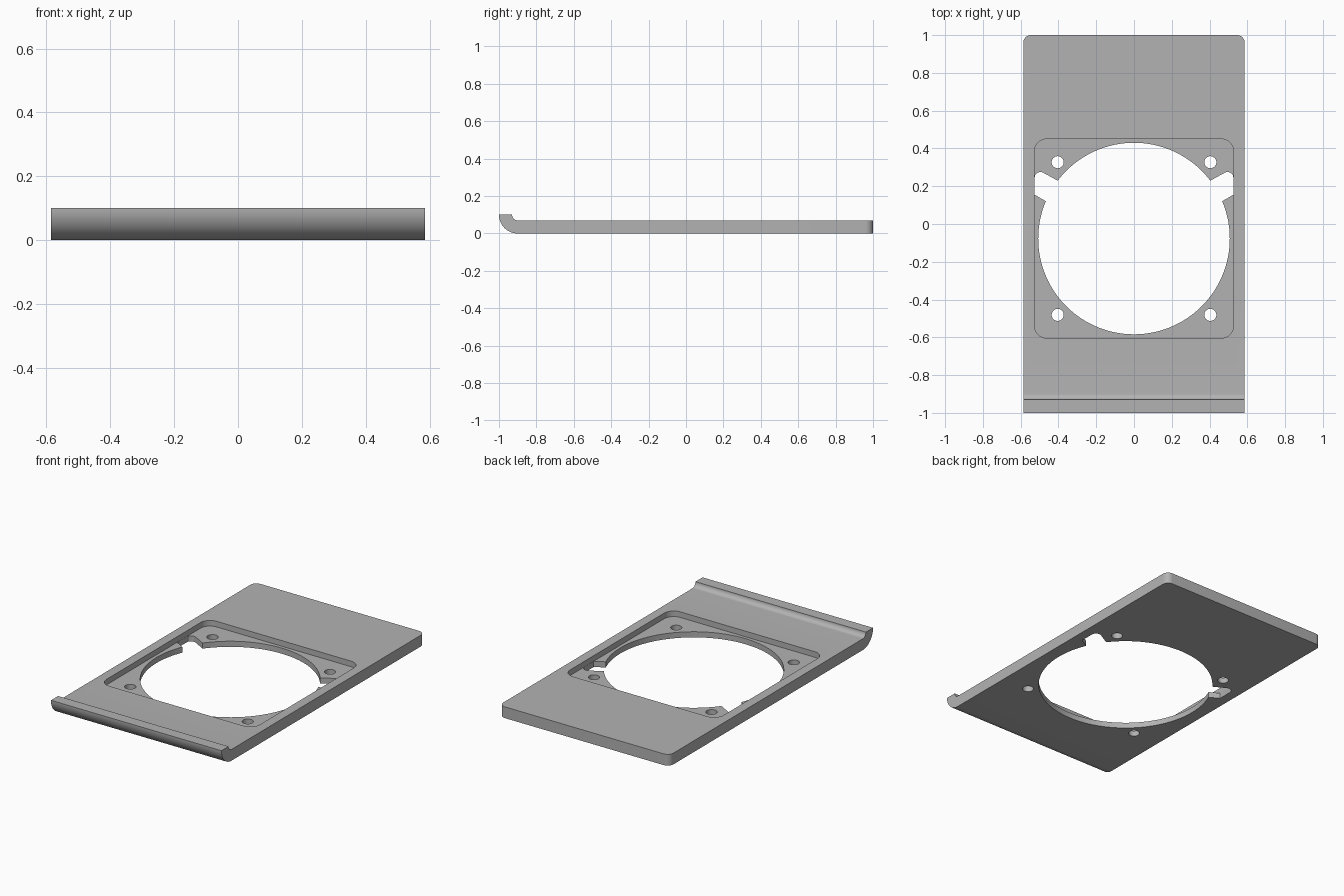
import bpy, bmesh
from math import sin, cos, pi, radians
from mathutils import Matrix, Vector

if "Cube" in bpy.data.objects:
    bpy.data.objects.remove(bpy.data.objects["Cube"])

HALF_W, THICK, FLOOR = 0.586, 0.07, 0.035
CENTRE_Y, OPENING_R = -0.077, 0.507
RECESS, RECESS_CORNER = 0.527, 0.065
HOLE_OFFSET, HOLE_R = 0.404, 0.032

grey = bpy.data.materials.new("plain grey")
grey.use_nodes = True
colour = (0.45, 0.45, 0.45, 1)
grey.diffuse_color = colour
grey.node_tree.nodes["Principled BSDF"].inputs["Base Color"].default_value = colour


def arc(cx, cy, r, start, end, steps):
    angles = [radians(start + (end - start) * i / steps) for i in range(steps + 1)]
    return [(cx + r * cos(a), cy + r * sin(a)) for a in angles]


def prism(name, outline, low, high, along_x=False):
    """Extrude a 2D outline along z, or a (y, z) outline along x."""
    bm = bmesh.new()
    place = (lambda u, v: (low, u, v)) if along_x else (lambda u, v: (u, v, low))
    face = bm.faces.new([bm.verts.new(place(u, v)) for u, v in outline])
    ext = bmesh.ops.extrude_face_region(bm, geom=[face])["geom"]
    move = Vector((high - low, 0, 0)) if along_x else Vector((0, 0, high - low))
    bmesh.ops.translate(bm, vec=move, verts=[g for g in ext if isinstance(g, bmesh.types.BMVert)])
    bmesh.ops.recalc_face_normals(bm, faces=bm.faces)
    mesh = bpy.data.meshes.new(name)
    bm.to_mesh(mesh)
    bm.free()
    obj = bpy.data.objects.new(name, mesh)
    bpy.context.collection.objects.link(obj)
    mesh.materials.append(grey)
    return obj


def cut(target, cutter):
    cutter.hide_render = True
    bpy.context.view_layer.objects.active = target
    mod = target.modifiers.new("cut", 'BOOLEAN')
    mod.operation, mod.solver, mod.object = 'DIFFERENCE', 'EXACT', cutter
    bpy.ops.object.modifier_apply(modifier=mod.name)
    bpy.data.objects.remove(cutter)


# Plate with a curled front lip, as one side profile
lip_y, lip_z = -0.9, 0.1
profile = [(1, 0), (1, THICK)]
profile += arc(lip_y, lip_z, lip_z - THICK, 270, 180, 10)
profile += arc(lip_y, lip_z, lip_z, 180, 270, 20)
plate = prism("plate", profile, -HALF_W, HALF_W, along_x=True)

# Rounded upright corners at the back
bm = bmesh.new()
bm.from_mesh(plate.data)
corners = [e for e in bm.edges if all(v.co.y > 0.99 for v in e.verts)
           and abs(e.verts[0].co.x - e.verts[1].co.x) < 0.01]
bmesh.ops.bevel(bm, geom=corners, offset=0.04, segments=8, profile=0.5, affect='EDGES')
bm.to_mesh(plate.data)
bm.free()

# Square recess with rounded corners
inner = RECESS - RECESS_CORNER
recess = []
for i, (sx, sy) in enumerate([(1, 1), (-1, 1), (-1, -1), (1, -1)]):
    recess += arc(sx * inner, CENTRE_Y + sy * inner, RECESS_CORNER, 90 * i, 90 * i + 90, 8)
cut(plate, prism("recess_cutter", recess, FLOOR, 0.3))

# Round opening
cut(plate, prism("opening_cutter", arc(0, CENTRE_Y, OPENING_R, 0, 357, 119), -0.1, 0.3))

# Side notches and screw holes, mirrored left and right
edge = RECESS - 0.001
notch = [(0.3, 0.2), (0.38, 0.218), (0.405, 0.23), (0.483, 0.273), (0.497, 0.276),
         (0.512, 0.271), (0.522, 0.262), (edge, 0.248), (edge, 0.155), (0.466, 0.12), (0.3, 0.1)]
for side in (1, -1):
    cut(plate, prism("notch_cutter", [(side * x, y) for x, y in notch], -0.1, FLOOR + 0.01))
    for end in (1, -1):
        ring = arc(side * HOLE_OFFSET, CENTRE_Y + end * HOLE_OFFSET, HOLE_R, 0, 350, 35)
        cut(plate, prism("hole_cutter", ring, -0.1, 0.3))

# Smooth curved walls, sharp edges elsewhere
bpy.ops.object.select_all(action='DESELECT')
plate.select_set(True)
bpy.context.view_layer.objects.active = plate
bpy.ops.object.shade_smooth_by_angle(angle=radians(30))
